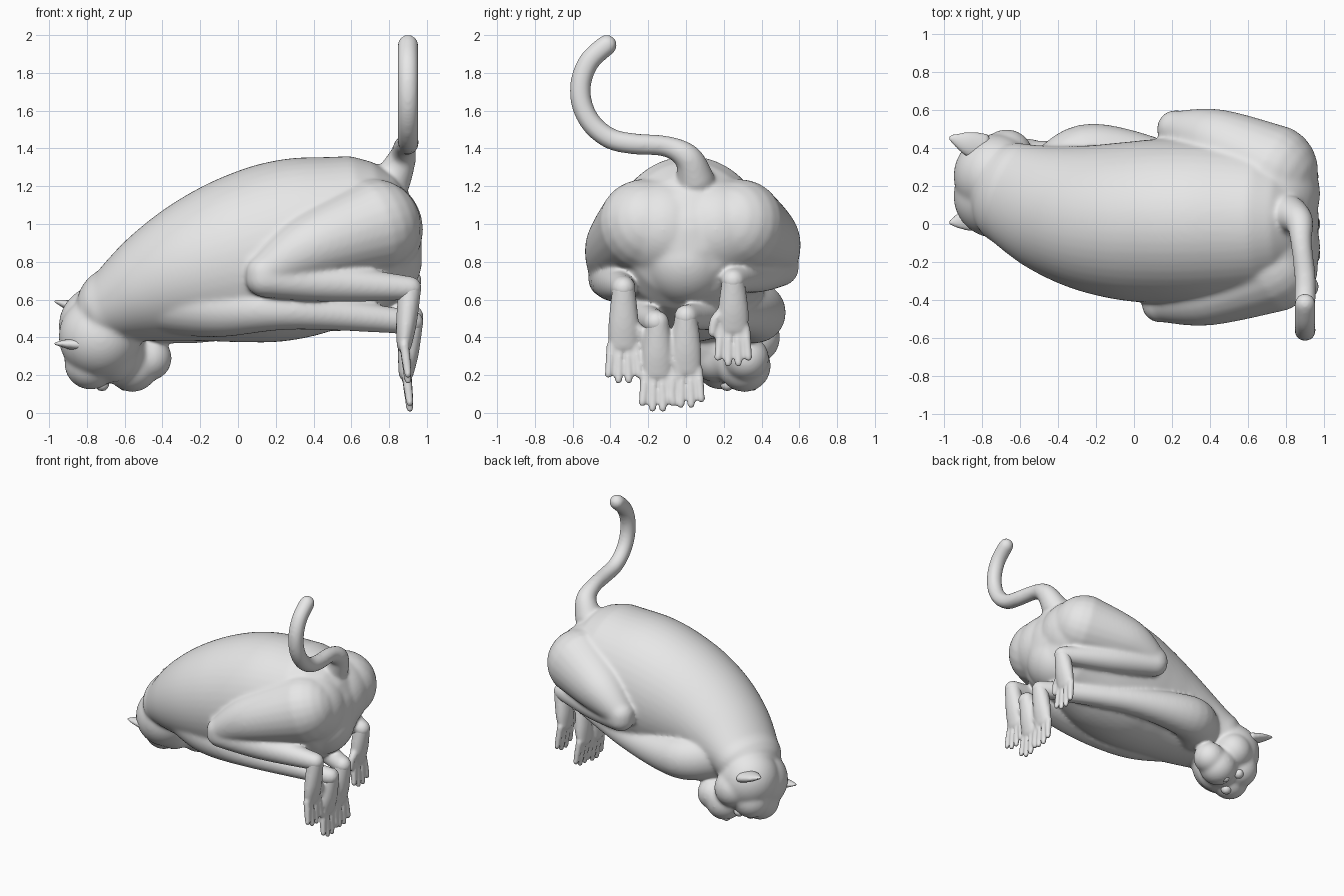
import bpy, bmesh, math
from mathutils import Vector, Matrix

cube = bpy.data.objects.get("Cube")
if cube:
    bpy.data.objects.remove(cube)

fur = bpy.data.materials.new("light grey")
fur.use_nodes = True
grey = (0.8, 0.8, 0.8, 1)
fur.diffuse_color = grey
fur.node_tree.nodes["Principled BSDF"].inputs["Base Color"].default_value = grey

ACROSS = Vector((0, 1, 0))


def spline(rows, position):
    """Catmull-Rom interpolation between rows of numbers."""
    index = min(int(position), len(rows) - 2)
    u = position - index
    last = len(rows) - 1
    before, start, end, after = (rows[min(max(k, 0), last)] for k in range(index - 1, index + 3))
    return [q + u / 2 * (r - p + u * (2 * p - 5 * q + 4 * r - s + u * (3 * (q - r) + s - p)))
            for p, q, r, s in zip(before, start, end, after)]


def tube(points, widths, depths=None, flat=1, side=ACROSS, sides=24, steps=7, caps=5):
    """Sweep an ellipse along the points and round off both ends."""
    depths = depths or [width * flat for width in widths]
    keys = [(*point, width, depth) for point, width, depth in zip(points, widths, depths)]
    count = (len(keys) - 1) * steps
    rows = [spline(keys, i / steps) for i in range(count + 1)]
    mids = [Vector(row[:3]) for row in rows]
    rings = []

    def ring(index, angle=0, direction=0):
        tangent = (mids[min(index + 1, count)] - mids[max(index - 1, 0)]).normalized()
        width, depth = rows[index][3:]
        right = (side - tangent * side.dot(tangent)).normalized()
        up = tangent.cross(right)
        centre = mids[index] + tangent * direction * min(width, depth) * math.sin(angle)
        shrink = math.cos(angle)
        turns = [2 * math.pi * j / sides for j in range(sides)]
        rings.append([bm.verts.new(centre + shrink * (right * width * math.cos(a)
                                                      + up * depth * math.sin(a)))
                      for a in turns])

    angles = [math.radians(85) * k / caps for k in range(1, caps + 1)]
    for angle in reversed(angles):
        ring(0, angle, -1)
    for index in range(count + 1):
        ring(index)
    for angle in angles:
        ring(count, angle, 1)
    for lower, upper in zip(rings, rings[1:]):
        for j in range(sides):
            k = (j + 1) % sides
            bm.faces.new((lower[j], lower[k], upper[k], upper[j]))
    bm.faces.new(rings[0][::-1])
    bm.faces.new(rings[-1])


def ball(centre, radius):
    bmesh.ops.create_uvsphere(bm, u_segments=32, v_segments=20, radius=radius,
                              matrix=Matrix.Translation(centre))


def finish(name, softness):
    """Merge the volumes built so far into one smooth skin."""
    bmesh.ops.recalc_face_normals(bm, faces=bm.faces)
    mesh = bpy.data.meshes.new(name)
    bm.to_mesh(mesh)
    bm.free()
    mesh.materials.append(fur)
    mesh.shade_smooth()
    part = bpy.data.objects.new(name, mesh)
    bpy.context.collection.objects.link(part)
    skin = part.modifiers.new("skin", 'REMESH')
    skin.mode = 'VOXEL'
    skin.voxel_size = 0.01
    skin.use_smooth_shade = True
    part.modifiers.new("soften", 'SMOOTH').iterations = softness


def paw(wrist, length, thumb):
    """Long hanging palm with four fingers, and a thumb on the given side."""
    width = 0.08
    wrist = Vector(wrist)
    knuckle = wrist + Vector((-0.03, 0, 0.2 - length))
    palm = wrist.lerp(knuckle, 0.6)
    tube([wrist, palm, knuckle], [0.06, width, width], [0.06, 0.055, 0.04])
    for spread in (-1, -1 / 3, 1 / 3, 1):
        root = knuckle + ACROSS * spread * width * 0.8
        tip = root + Vector((0.02, spread / 60, spread * spread / 30 - 0.19))
        tube([root, root.lerp(tip, 0.5), tip], [0.026, 0.024, 0.02], sides=12)
    reach = ACROSS * thumb * width
    tube([palm + reach / 2, palm + reach * 1.2 - Vector((0, 0, 0.06)),
          palm + reach * 1.4 - Vector((0, 0, 0.13))], [0.03, 0.028, 0.02], sides=12)


def leg(side, knee, ankle):
    """Folded thigh and shank."""
    knee, ankle = Vector(knee), Vector(ankle)
    hip = Vector((0.72, 0.03 + side / 4, 0.99))
    tube([hip, hip.lerp(knee, 0.6) + Vector((0, side / 50, 0.03)), knee], [0.25, 0.18, 0.1])
    shin = knee - Vector((0, 0, 0.03))
    tube([shin, shin.lerp(ankle, 0.45), ankle], [0.1, 0.1, 0.065])


def across_face(x, y, z, offset):
    """Point moved sideways along the tilted face."""
    return Vector((x, y + 0.9 * offset, z + 0.45 * offset))


bm = bmesh.new()

# Torso: arched back, flat belly, neck bending to the left
spine, widths, depths = [], [], []
for i in range(7):
    x = i / 5 - 0.64
    top = 1.365 - 0.45 * (x - 0.5) ** 2
    bottom = 0.36 + 0.4 * max(x, 0) ** 2
    spine.append((x, 0.015 + 0.35 * min(x, 0) ** 2, (top + bottom) / 2))
    widths.append(0.435 - 0.2 * (x - 0.25) ** 2)
    depths.append((top - bottom) / 2)
tube(spine, widths, depths, sides=48)

# Rump lobes
ball((0.73, 0, 0.81), 0.245)
for side in (-1, 1):
    ball((0.7, 0.02 + side * 0.14, 0.97), 0.28)

# Tail: short root, then a curl along a circle
curl = 0.28
tail = [(0.82, 0.05, 1.24), (0.87, 0.01, 1.35), (0.88, -0.1, 1.41)]
for degrees in range(270, 119, -25):
    angle = math.radians(degrees)
    tail.append((0.9, curl * (math.cos(angle) - 1), 1.705 + curl * math.sin(angle)))
tube(tail, [0.1, 0.075] + [0.057] * (len(tail) - 2), side=Vector((1, 0, 0)))

# Legs
leg(-1, (0.14, -0.42, 0.74), (0.91, -0.33, 0.66))
leg(1, (0.22, 0.5, 0.8), (0.91, 0.25, 0.7))

# Arms reaching back under the belly
arm_widths = [0.18, 0.16, 0.1, 0.065]
tube([(-0.4, -0.06, 0.6), (-0.1, -0.19, 0.56), (0.3, -0.28, 0.54), (0.92, -0.16, 0.48)],
     arm_widths)
tube([(-0.4, 0.25, 0.55), (-0.2, 0.37, 0.53), (0.3, 0.28, 0.52), (0.92, 0, 0.51)], arm_widths)

# Head: muzzle, chin, then paired skull, brows and cheeks
ball((-0.56, 0.31, 0.25), 0.14)
ball((-0.47, 0.32, 0.29), 0.12)
ball((-0.64, 0.25, 0.31), 0.16)
for side in (-1, 1):
    ball(across_face(-0.73, 0.2, 0.43, side * 0.06), 0.22)
    ball(across_face(-0.78, 0.24, 0.29, side * 0.06), 0.14)
    ball(across_face(-0.67, 0.26, 0.35, side * 0.11), 0.14)
finish("body", 30)

# Hands and feet
bm = bmesh.new()
paw((0.91, -0.33, 0.66), 0.5, 1)
paw((0.91, 0.25, 0.7), 0.45, -1)
paw((0.92, -0.15, 0.48), 0.47, 1)
paw((0.92, 0, 0.51), 0.48, -1)
finish("hands_and_feet", 5)

# Nose, eyes and ears
bm = bmesh.new()
ball((-0.6, 0.35, 0.15), 0.035)
for side in (-1, 1):
    ball(across_face(-0.72, 0.29, 0.19, side * 0.08), 0.04)
    root = across_face(-0.8, 0.22, 0.45, side * 0.2)
    tip = across_face(-0.97, 0.23, 0.48, side * 0.25)
    tube([root, root.lerp(tip, 0.5), tip], [0.08, 0.06, 0.015], flat=0.5)
finish("face_details", 5)
